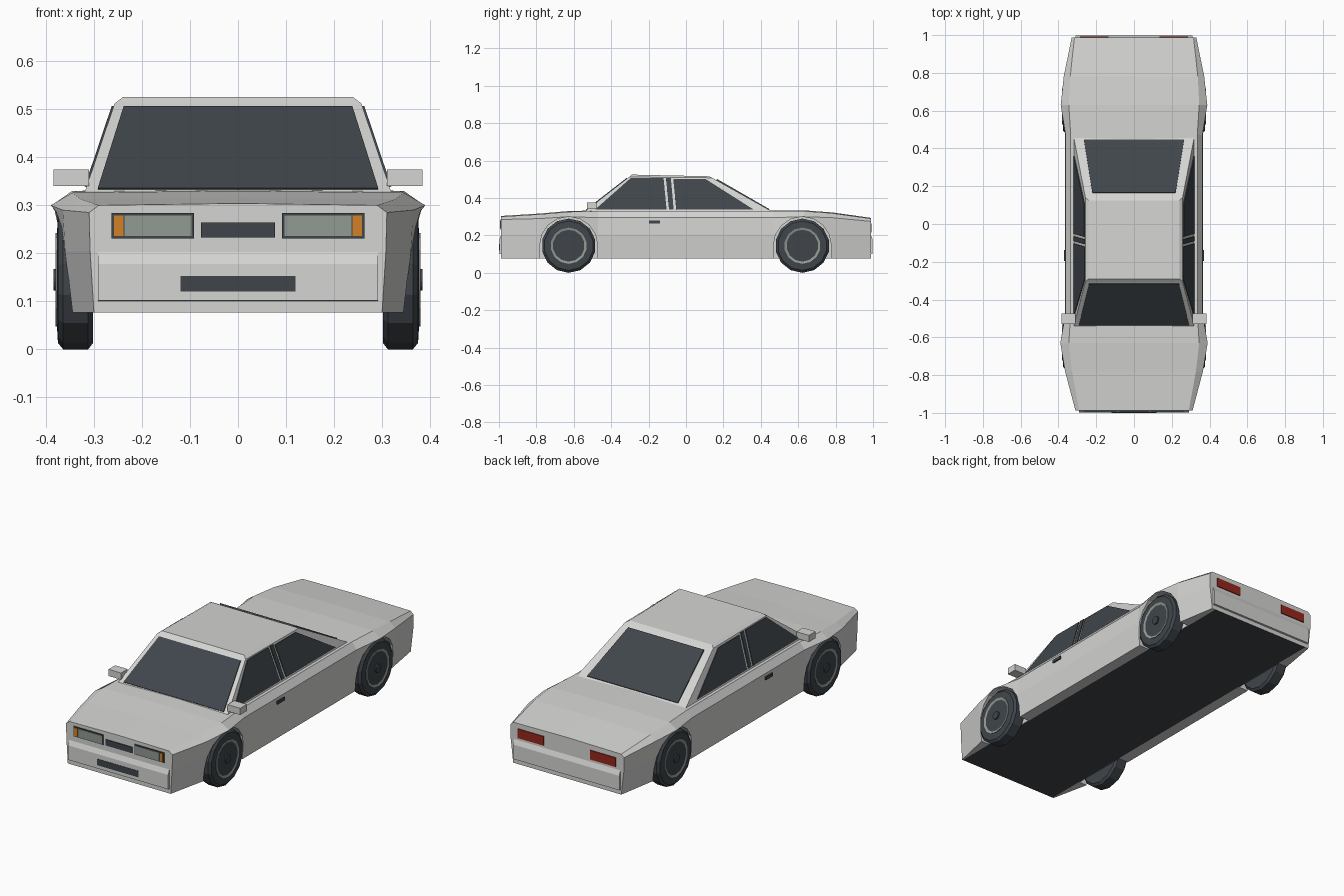
import bpy, bmesh, math
from mathutils import Vector

if "Cube" in bpy.data.objects:
    bpy.data.objects.remove(bpy.data.objects["Cube"])


def material(name, rgb):
    m = bpy.data.materials.new(name)
    m.use_nodes = True
    m.diffuse_color = (*rgb, 1)
    m.node_tree.nodes["Principled BSDF"].inputs["Base Color"].default_value = (*rgb, 1)
    return m


PAINT = material("silver_paint", (0.66, 0.66, 0.65))
DARK = material("charcoal", (0.05, 0.06, 0.07))
LENS = material("lamp_and_rim_grey", (0.29, 0.32, 0.29))
AMBER = material("amber", (0.65, 0.22, 0.02))
RED = material("tail_red", (0.3, 0.02, 0.012))


def loft(name, rings, mat):
    """Skin a row of equal-length rings and cap both ends."""
    bm = bmesh.new()
    rows = [[bm.verts.new(p) for p in ring] for ring in rings]
    n = len(rows[0])
    for a, b in zip(rows, rows[1:]):
        for i in range(n):
            j = (i + 1) % n
            bm.faces.new((a[i], a[j], b[j], b[i]))
    bm.faces.new(rows[0])
    bm.faces.new(rows[-1])
    bmesh.ops.recalc_face_normals(bm, faces=bm.faces[:])
    me = bpy.data.meshes.new(name)
    bm.to_mesh(me)
    bm.free()
    me.materials.append(mat)
    ob = bpy.data.objects.new(name, me)
    bpy.context.collection.objects.link(ob)
    return ob


def box(name, x, y, z, mat):
    return loft(name, [[(x[0], v, z[0]), (x[1], v, z[0]), (x[1], v, z[1]), (x[0], v, z[1])]
                       for v in y], mat)


def plate(name, pts, mat):
    """Thin panel lying on the bodywork, facing away from the car's middle."""
    pts = [Vector(p) for p in pts]
    n = (pts[1] - pts[0]).cross(pts[2] - pts[0]).normalized()
    if n.dot(pts[0] - Vector((0, 0, 0.2))) < 0:
        n = -n
    return loft(name, [[p - n * 0.003 for p in pts], [p + n * 0.004 for p in pts]], mat)


# Lower body: y, sill x, waist x, shoulder x, shoulder z, deck x, deck z
SECTIONS = [
    (-0.988, 0.300, 0.308, 0.310, 0.285, 0.290, 0.300),
    (-0.78, 0.345, 0.360, 0.365, 0.290, 0.328, 0.313),
    (-0.63, 0.355, 0.375, 0.390, 0.300, 0.345, 0.326),
    (-0.47, 0.355, 0.365, 0.362, 0.295, 0.335, 0.330),
    (0.47, 0.355, 0.365, 0.362, 0.295, 0.335, 0.330),
    (0.63, 0.355, 0.375, 0.388, 0.300, 0.345, 0.330),
    (0.78, 0.350, 0.365, 0.372, 0.295, 0.338, 0.319),
    (0.988, 0.315, 0.330, 0.330, 0.275, 0.315, 0.290),
]


def section(y, sill, waist, shoulder, zs, deck, zd):
    half = [(0.295, 0.077), (sill, 0.077), (waist, 0.205), (shoulder, zs), (deck, zd)]
    return ([(x, y, z) for x, z in half] + [(0, y, zd + 0.004)]
            + [(-x, y, z) for x, z in reversed(half)])


body = loft("body", [section(*s) for s in SECTIONS], PAINT)
body.data.materials.append(DARK)

# Wheel arches
AXLES = (-0.627, 0.622)
HUB_Z = 0.145
ARCH = 0.155
for y in AXLES:
    for s in (1, -1):
        outline = [(y + ARCH * math.cos(a), HUB_Z + ARCH * math.sin(a))
                   for a in (math.pi * i / 8 for i in range(9))]
        outline += [(y - ARCH, -0.1), (y + ARCH, -0.1)]
        cutter = loft("arch_cutter", [[(s * x, v, z) for v, z in outline] for x in (0.298, 0.5)], PAINT)
        cutter.hide_render = True
        mod = body.modifiers.new("arch", "BOOLEAN")
        mod.operation = "DIFFERENCE"
        mod.solver = "EXACT"
        mod.object = cutter
        bpy.context.view_layer.objects.active = body
        bpy.ops.object.modifier_apply(modifier=mod.name)
        bpy.data.objects.remove(cutter)

# Dark floor pan
for f in body.data.polygons:
    floor = f.normal.z < -0.9 and abs(f.center.x) < 0.2
    f.material_index = 1 if floor else 0

# Cabin
BASE_Z, EAVE_Z = 0.325, 0.512


def cabin_ring(x, front, back, zf, zb):
    return [(x, front, zf), (x, back, zb), (-x, back, zb), (-x, front, zf)]


loft("cabin", [cabin_ring(0.320, -0.545, 0.465, BASE_Z, BASE_Z),
               cabin_ring(0.257, -0.305, 0.140, EAVE_Z, EAVE_Z - 0.004),
               cabin_ring(0.240, -0.290, 0.125, 0.525, 0.516)], PAINT)


def on_slope(z, low, high):
    return low + (high - low) * (z - BASE_Z) / (EAVE_Z - BASE_Z)


def end_glass(name, low, high, z0, x0, z1, x1):
    y0, y1 = on_slope(z0, low, high), on_slope(z1, low, high)
    plate(name, [(-x0, y0, z0), (x0, y0, z0), (x1, y1, z1), (-x1, y1, z1)], DARK)


end_glass("windshield", -0.545, -0.305, 0.333, 0.292, 0.504, 0.238)
end_glass("rear_window", 0.465, 0.140, 0.337, 0.265, 0.498, 0.220)

# Side glass and door pillar strip, as (y, z) outlines
SIDE_PANELS = {
    "front_side_window": [(-0.485, 0.338), (-0.295, 0.506), (-0.12, 0.506), (-0.104, 0.338)],
    "pillar_strip": [(-0.091, 0.338), (-0.107, 0.506), (-0.081, 0.506), (-0.066, 0.338)],
    "rear_side_window": [(-0.052, 0.338), (-0.068, 0.5), (0.105, 0.5), (0.36, 0.338)],
}
for s, side in ((1, "left"), (-1, "right")):
    for name, pts in SIDE_PANELS.items():
        plate(f"{side}_{name}", [(s * on_slope(z, 0.320, 0.257), y, z) for y, z in pts], DARK)

    # Mirror and door handle
    box(f"{side}_mirror", (s * 0.31, s * 0.384), (-0.53, -0.475), (0.34, 0.375), PAINT)
    box(f"{side}_door_handle", (s * 0.355, s * 0.370), (-0.197, -0.138), (0.264, 0.280), DARK)

    # Lamps
    box(f"{side}_headlight_frame", (s * 0.092, s * 0.263), (-0.985, -0.992), (0.231, 0.284), DARK)
    box(f"{side}_headlight", (s * 0.097, s * 0.236), (-0.987, -0.995), (0.236, 0.279), LENS)
    box(f"{side}_indicator", (s * 0.238, s * 0.258), (-0.987, -0.995), (0.236, 0.279), AMBER)
    box(f"{side}_tail_light", (s * 0.135, s * 0.285), (0.985, 0.993), (0.216, 0.264), RED)

box("grille", (-0.077, 0.077), (-0.985, -0.993), (0.233, 0.264), DARK)

# Bumpers with a sloping upper lip
for s, name, w in ((-1, "front_bumper", 0.292), (1, "rear_bumper", 0.310)):
    profile = [(0.98, 0.100), (0.998, 0.102), (0.998, 0.178), (0.988, 0.203), (0.98, 0.203)]
    loft(name, [[(x, s * y, z) for y, z in profile] for x in (-w, w)], PAINT)
box("lower_intake", (-0.12, 0.12), (-0.995, -1.0), (0.12, 0.153), DARK)

# Wheels: turned (x, radius) profiles
PARTS = {
    "tyre": (DARK, [(0.302, 0.095), (0.302, 0.132), (0.312, 0.145), (0.364, 0.145),
                    (0.375, 0.132), (0.377, 0.097)]),
    "rim": (LENS, [(0.36, 0.097), (0.380, 0.097), (0.377, 0.085), (0.376, 0.03)]),
    "hub_cap": (DARK, [(0.37, 0.022), (0.384, 0.022)]),
}
SIDES = 14
for y, end in zip(AXLES, ("front", "rear")):
    for s, side in ((1, "left"), (-1, "right")):
        for part, (mat, profile) in PARTS.items():
            loft(f"{end}_{side}_{part}",
                 [[(s * x, y + r * math.sin(a), HUB_Z - r * math.cos(a))
                   for a in (math.tau * i / SIDES for i in range(SIDES))]
                  for x, r in profile], mat)
